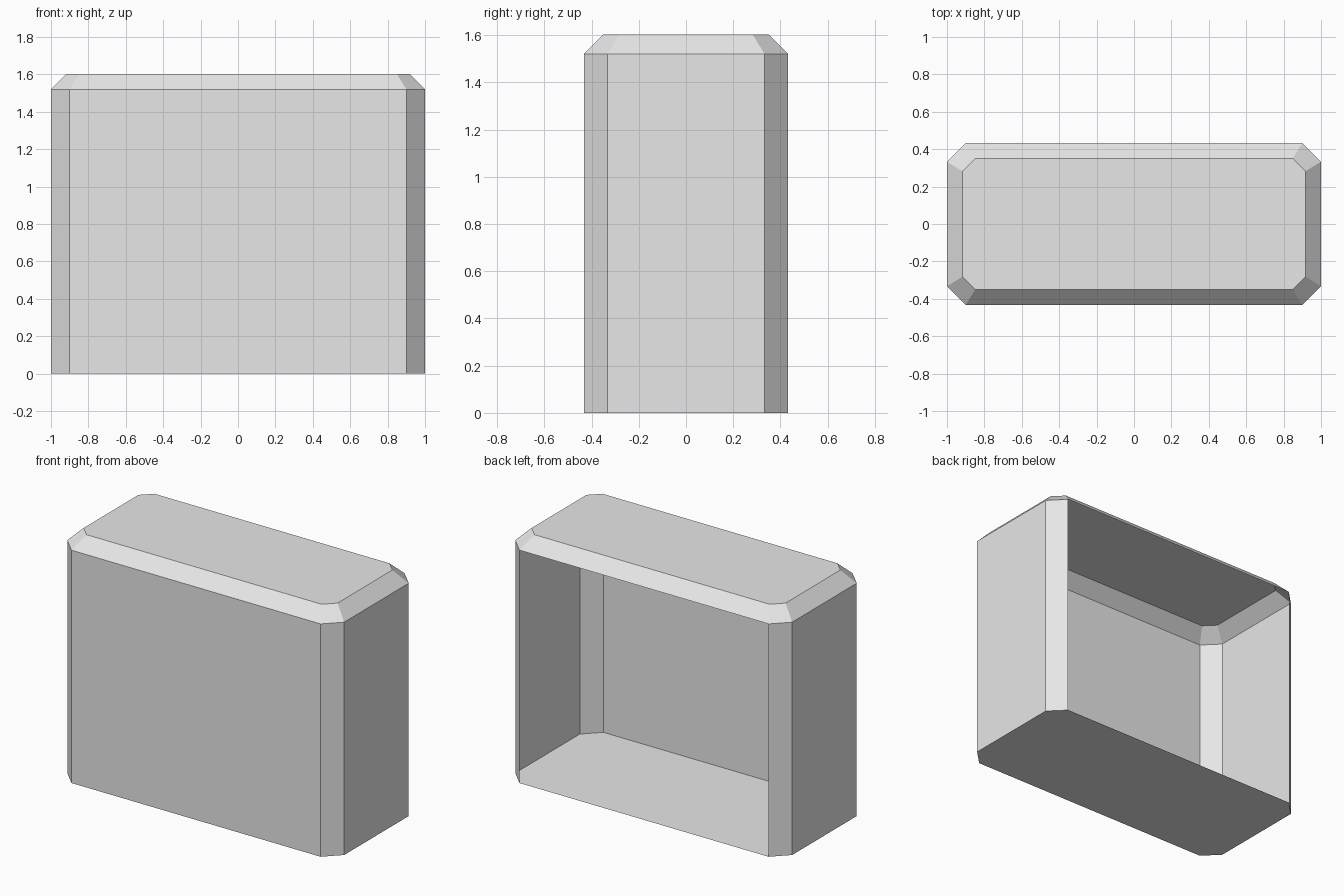
import bpy
import bmesh

old = bpy.data.objects.get("Cube")
if old:
    bpy.data.objects.remove(old, do_unlink=True)

# Single plain grey material
grey = bpy.data.materials.new("plain grey")
grey.use_nodes = True
colour = (0.8, 0.8, 0.8, 1.0)
grey.diffuse_color = colour
grey.node_tree.nodes["Principled BSDF"].inputs["Base Color"].default_value = colour


def ring(bm, half_x, half_y, cut, z):
    """Rectangle with cut corners, counter-clockwise, starting on the front edge."""
    inner_x, inner_y = half_x - cut, half_y - cut
    points = [(-inner_x, -half_y), (inner_x, -half_y),
              (half_x, -inner_y), (half_x, inner_y),
              (inner_x, half_y), (-inner_x, half_y),
              (-half_x, inner_y), (-half_x, -inner_y)]
    return [bm.verts.new((x, y, z)) for x, y in points]


def bridge(bm, lower, upper, skip=()):
    """Join two rings with quads, leaving out the sides listed in skip."""
    count = len(lower)
    for i in range(count):
        if i not in skip:
            j = (i + 1) % count
            bm.faces.new((lower[i], lower[j], upper[j], upper[i]))


BACK_SIDE = 4
bm = bmesh.new()
base = ring(bm, 1.0, 0.433, 0.1, 0.0)
shoulder = ring(bm, 1.0, 0.433, 0.1, 1.52)
crown = ring(bm, 0.917, 0.35, 0.068, 1.603)

# Walls with an open back, bevelled shoulder, floor and top
bridge(bm, base, shoulder, skip=(BACK_SIDE,))
bridge(bm, shoulder, crown)
bm.faces.new(base[::-1])
bm.faces.new(crown)

mesh = bpy.data.meshes.new("open_back_case")
bm.to_mesh(mesh)
bm.free()
mesh.materials.append(grey)
case = bpy.data.objects.new("open_back_case", mesh)
bpy.context.collection.objects.link(case)
